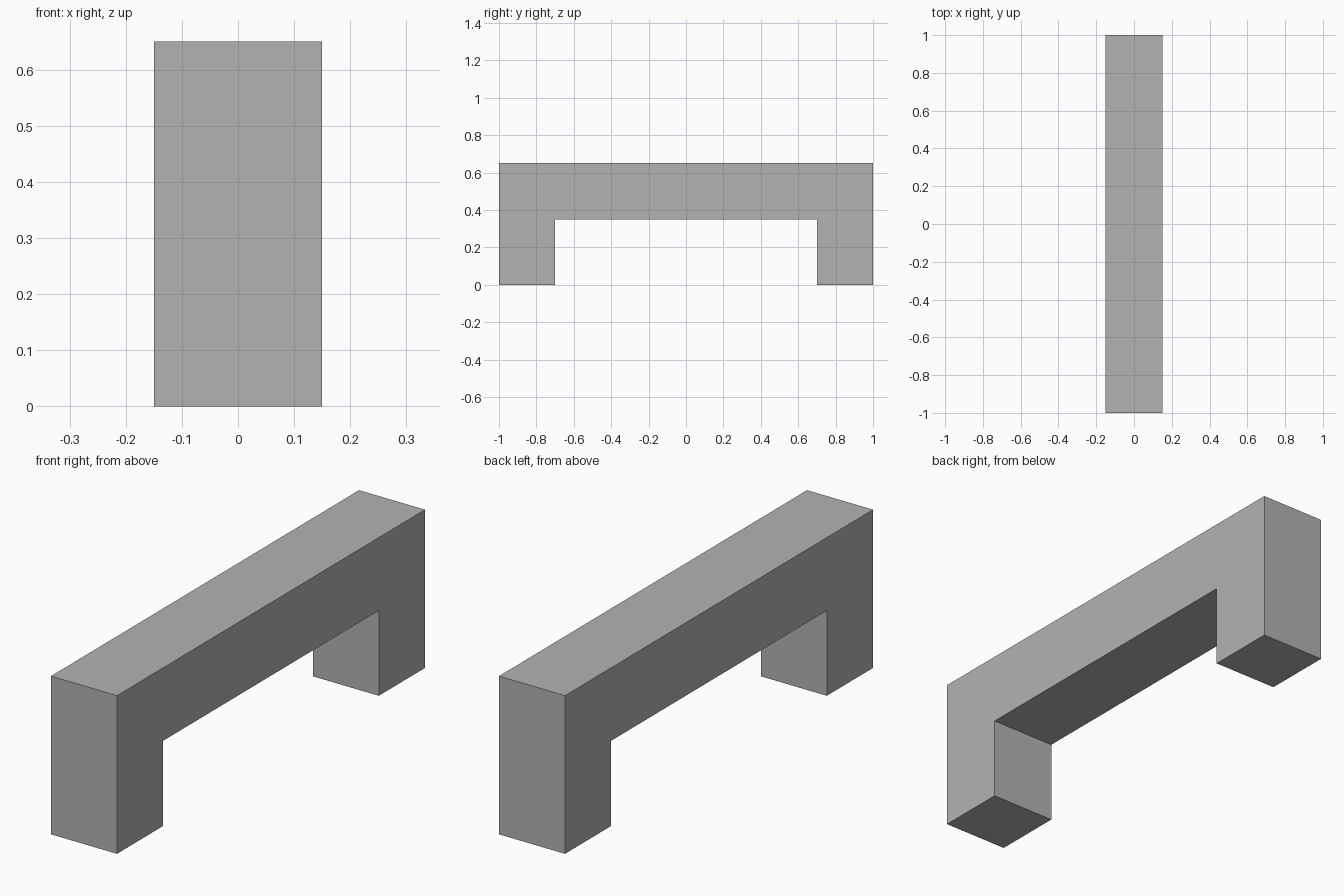
import bpy
import bmesh

cube = bpy.data.objects.get("Cube")
if cube:
    bpy.data.objects.remove(cube, do_unlink=True)

# Plain grey material
GREY = (0.45, 0.45, 0.45, 1.0)
mat = bpy.data.materials.new("grey")
mat.use_nodes = True
mat.diffuse_color = GREY
mat.node_tree.nodes["Principled BSDF"].inputs["Base Color"].default_value = GREY

# Overall sizes of the bar handle
HALF_WIDTH = 0.15
HALF_LENGTH = 1.0
INNER = 0.70
UNDERSIDE = 0.35
TOP = 0.65

# Side profile: half outline, mirrored front to back
half = [(INNER, UNDERSIDE), (INNER, 0), (HALF_LENGTH, 0), (HALF_LENGTH, TOP)]
profile = half + [(-y, z) for y, z in reversed(half)]

# Extrude the profile across the width
bm = bmesh.new()
face = bm.faces.new([bm.verts.new((-HALF_WIDTH, y, z)) for y, z in profile])
extruded = bmesh.ops.extrude_face_region(bm, geom=[face])
verts = [v for v in extruded["geom"] if isinstance(v, bmesh.types.BMVert)]
bmesh.ops.translate(bm, verts=verts, vec=(2 * HALF_WIDTH, 0, 0))
bmesh.ops.recalc_face_normals(bm, faces=bm.faces)

mesh = bpy.data.meshes.new("bar_handle")
bm.to_mesh(mesh)
bm.free()
mesh.materials.append(mat)
handle = bpy.data.objects.new("bar_handle", mesh)
bpy.context.collection.objects.link(handle)
